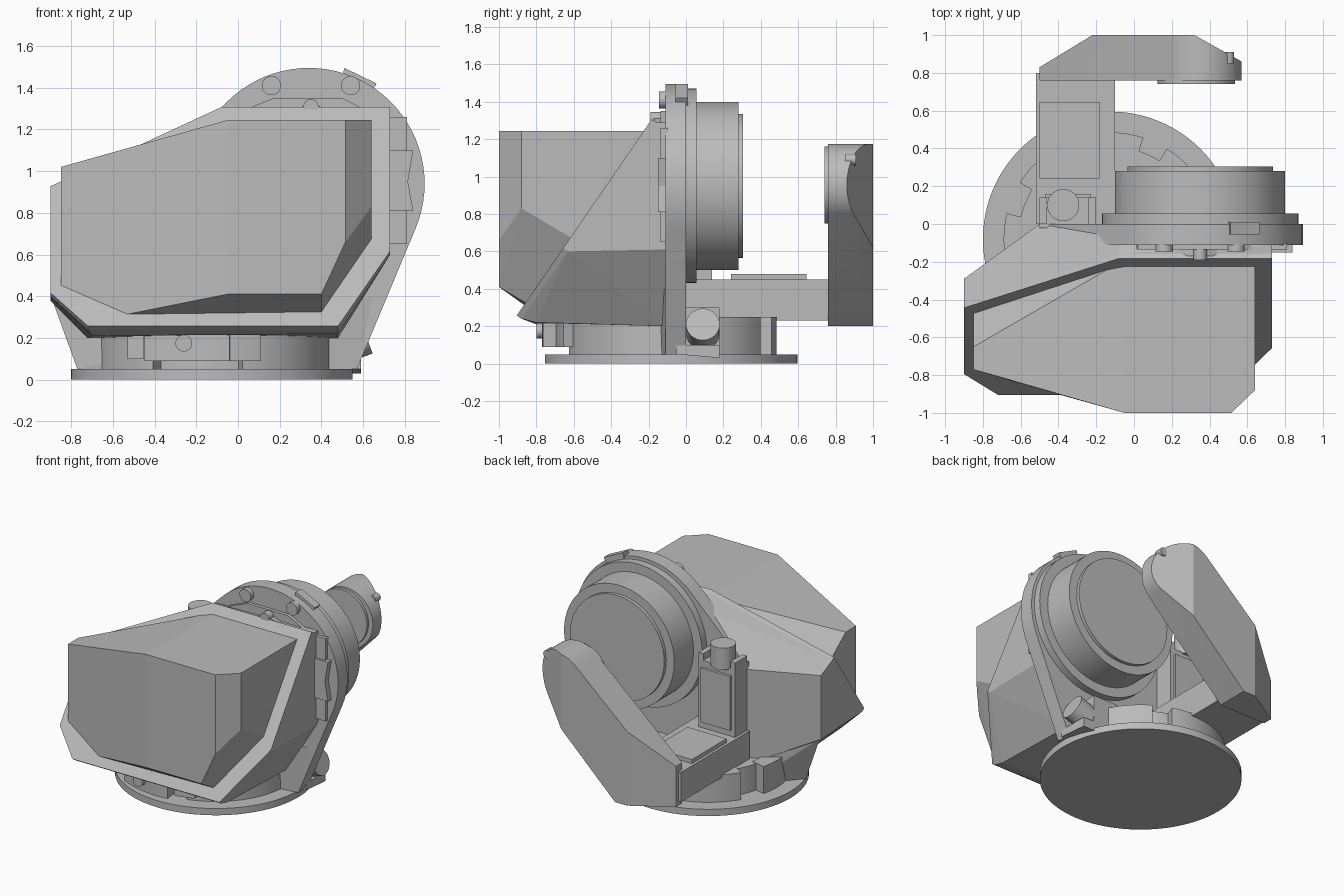
import bpy, bmesh, math
from mathutils import Vector, Matrix

if "Cube" in bpy.data.objects:
    bpy.data.objects.remove(bpy.data.objects["Cube"])

grey = bpy.data.materials.new("plain grey")
grey.use_nodes = True
COLOUR = (0.5, 0.5, 0.5, 1)
grey.diffuse_color = COLOUR
grey.node_tree.nodes["Principled BSDF"].inputs["Base Color"].default_value = COLOUR


def finish(name, bm, smooth=False):
    bmesh.ops.recalc_face_normals(bm, faces=bm.faces)
    mesh = bpy.data.meshes.new(name)
    bm.to_mesh(mesh)
    bm.free()
    mesh.materials.append(grey)
    ob = bpy.data.objects.new(name, mesh)
    bpy.context.collection.objects.link(ob)
    if smooth:
        bpy.ops.object.select_all(action='DESELECT')
        ob.select_set(True)
        bpy.context.view_layer.objects.active = ob
        bpy.ops.object.shade_smooth_by_angle(angle=math.radians(25))
    return ob


def hull(name, points, smooth=False):
    bm = bmesh.new()
    for p in points:
        bm.verts.new(p)
    out = bmesh.ops.convex_hull(bm, input=bm.verts)
    loose = {v for v in out["geom_interior"] + out["geom_unused"]
             if isinstance(v, bmesh.types.BMVert)}
    bmesh.ops.delete(bm, geom=list(loose), context='VERTS')
    bmesh.ops.dissolve_limit(bm, angle_limit=0.02, verts=bm.verts, edges=bm.edges)
    return finish(name, bm, smooth)


def prism(name, outline, y0, y1, cuts=(), smooth=False):
    """Extrude an x-z outline along y, then trim it with planes."""
    bm = bmesh.new()
    face = bm.faces.new([bm.verts.new((x, y0, z)) for x, z in outline])
    out = bmesh.ops.extrude_face_region(bm, geom=[face])
    verts = [v for v in out["geom"] if isinstance(v, bmesh.types.BMVert)]
    bmesh.ops.translate(bm, verts=verts, vec=(0, y1 - y0, 0))
    for point, normal in cuts:
        geom = bm.verts[:] + bm.edges[:] + bm.faces[:]
        cut = bmesh.ops.bisect_plane(bm, geom=geom, plane_co=point,
                                     plane_no=normal, clear_outer=True)
        edges = [e for e in cut["geom_cut"] if isinstance(e, bmesh.types.BMEdge)]
        bmesh.ops.holes_fill(bm, edges=edges)
    return finish(name, bm, smooth)


def box(name, lo, hi):
    return hull(name, [(x, y, z) for x in (lo[0], hi[0])
                       for y in (lo[1], hi[1]) for z in (lo[2], hi[2])])


def cylinder(name, start, end, r, sides=64):
    a, b = Vector(start), Vector(end)
    turn = (b - a).to_track_quat('Z', 'Y').to_matrix().to_4x4()
    bm = bmesh.new()
    bmesh.ops.create_cone(bm, cap_ends=True, segments=sides, radius1=r, radius2=r,
                          depth=(b - a).length, matrix=Matrix.Translation((a + b) / 2) @ turn)
    return finish(name, bm, True)


def arc(cx, cz, r, a0, a1, n):
    steps = [math.radians(a0 + (a1 - a0) * i / n) for i in range(n + 1)]
    return [(cx + r * math.cos(t), cz + r * math.sin(t)) for t in steps]


def sector(name, r0, r1, a0, a1, z0, z1):
    """Curved block standing around the base axis."""
    loop = arc(BX, BY, r0, a0, a1, 24) + arc(BX, BY, r1, a1, a0, 24)
    bm = bmesh.new()
    face = bm.faces.new([bm.verts.new((x, y, z0)) for x, y in loop])
    out = bmesh.ops.extrude_face_region(bm, geom=[face])
    verts = [v for v in out["geom"] if isinstance(v, bmesh.types.BMVert)]
    bmesh.ops.translate(bm, verts=verts, vec=(0, 0, z1 - z0))
    return finish(name, bm, True)


# Round base with raised ring and tabs
BX, BY = -0.125, -0.08
cylinder("base_disc", (BX, BY, 0), (BX, BY, 0.05), 0.675, 96)
cylinder("base_ring", (BX, BY, 0.04), (BX, BY, 0.245), 0.49, 96)
for i, (a0, a1) in enumerate([(-75, 58), (72, 148), (166, 240)]):
    sector(f"ring_segment_{i}", 0.45, 0.565, a0, a1, 0.04, 0.25)
sector("front_tab", 0.5, 0.69, 242, 277, 0.09, 0.22)
sector("front_tab_left", 0.5, 0.62, 278, 292, 0.09, 0.22)
box("front_block", (-0.53, -0.62, 0.1), (-0.45, -0.4, 0.22))
cylinder("front_knob", (-0.26, -0.8, 0.175), (-0.26, -0.72, 0.175), 0.04, 24)


# Sloping parting plane between cover and rear body
def seam(z):
    return -1.045 + 0.688 * z


rim = [(-0.9, 0.91), (-0.9, 0.40), (-0.72, 0.24), (0.48, 0.24),
       (0.73, 0.6), (0.73, 1.29), (-0.08, 1.29)]
rim_points = [Vector((x, seam(z), z)) for x, z in rim]
step = Vector((0, -0.025, 0.017))
hull("cover_flange", rim_points + [p + step for p in rim_points])

# Faceted front cover
back_rim = [(0.64, 1.245), (-0.05, 1.245), (-0.85, 0.865), (0.64, 0.66),
            (0.4, 0.31), (-0.55, 0.31), (-0.85, 0.43)]
hull("front_cover", [(x, seam(z), z) for x, z in back_rim] + [
    (-0.05, -1, 1.245), (0.515, -1, 1.245), (0.515, -1, 0.66), (0.4, -1, 0.41),
    (-0.05, -1, 0.41), (-0.85, -0.77, 1.02), (-0.85, -0.77, 0.43),
    (-0.55, -0.86, 0.31), (0.64, -0.88, 1.245), (0.64, -0.88, 0.83),
    (-0.85, -0.65, 1.02)])

# Rear body and skirt
hull("rear_body", rim_points + [
    (-0.9, -0.29, 0.85), (-0.9, -0.29, 0.38), (-0.72, -0.29, 0.2), (-0.7, -0.8, 0.21),
    (-0.5, 0, 0.9), (-0.5, 0, 0.2), (-0.1, -0.02, 1.24), (0.48, -0.11, 0.2),
    (0.48, -0.8, 0.22), (0.73, -0.11, 0.61), (0.73, -0.11, 1.29)])
hull("body_skirt", [
    (-0.77, -0.3, 0.05), (-0.5, 0, 0.05), (0.57, 0, 0.05), (0.57, -0.11, 0.05),
    (-0.89, -0.29, 0.38), (-0.5, 0, 0.4), (0.65, 0, 0.4), (0.65, -0.11, 0.4)])

# Side plate carrying the drum
DX, DZ = 0.34, 0.94
plate = arc(DX, DZ, 0.555, 0, 360, 80) + [(0.6, 0.2), (0.57, 0.05), (-0.5, 0.05), (-0.5, 0.9)]
hull("drum_plate", [(x, y, z) for x, z in plate for y in (-0.11, 0)], True)
for name, y0, y1, r in (("drum_collar", -0.02, 0.055, 0.52), ("drum", 0.04, 0.28, 0.45),
                        ("drum_cap", 0.27, 0.305, 0.385)):
    cylinder(name, (0.35, y0, 0.95), (0.35, y1, 0.95), r, 96)
for side in (-1, 1):
    cylinder(f"plate_bolt_{side}", (0.35 + side * 0.19, -0.145, 1.41),
             (0.35 + side * 0.19, -0.1, 1.41), 0.046, 32)

# Brackets around the cover
prism("top_bracket", [(0.0, 1.25), (0.02, 1.29), (0.17, 1.35), (0.5, 1.35),
                      (0.62, 1.29), (0.62, 1.25)], -0.135, -0.1)
cylinder("latch_knob", (0.35, -0.19, 1.31), (0.35, -0.11, 1.31), 0.036, 24)
prism("latch_base", [(0.25, 1.285), (0.31, 1.31), (0.39, 1.31), (0.45, 1.285)], -0.17, -0.1)
box("side_bracket", (0.7, -0.135, 0.65), (0.81, -0.1, 1.26))
prism("side_latch", [(0.73, 0.81), (0.84, 0.81), (0.815, 0.95), (0.84, 1.1), (0.73, 1.1)],
      -0.15, -0.1)
prism("rim_clip", [(0.5, 1.45), (0.51, 1.495), (0.665, 1.42), (0.64, 1.38)], -0.055, 0.01)

# Small drive beside the base
cylinder("drive_motor", (0.42, 0.09, 0.14), (0.615, 0.09, 0.21), 0.09, 40)
box("drive_mount", (0.3, -0.02, 0.1), (0.5, 0.18, 0.3))
hull("drive_foot", [(x, y, z) for x in (0.35, 0.59)
                    for y, z in ((-0.05, 0.05), (0.18, 0.03), (0.18, 0.1), (-0.05, 0.1))])

# Post with round cap
box("post", (-0.5, -0.02, 0.2), (-0.2, 0.14, 0.95))
box("post_panel", (-0.47, 0.13, 0.5), (-0.23, 0.16, 0.9))
for x in (-0.5, -0.24):
    box("post_clip", (x, 0, 0.94), (x + 0.04, 0.14, 1.0))
cylinder("post_cap", (-0.375, 0.1, 0.94), (-0.375, 0.1, 1.1), 0.085, 40)

# Beam running back to the arm
box("beam", (-0.52, 0, 0.23), (-0.1, 0.8, 0.45))
box("beam_panel", (-0.5, 0.24, 0.44), (-0.18, 0.645, 0.48))

# Diagonal arm with rounded end and bevelled sides
AX, AZ = 0.35, 0.955
outline = arc(AX, AZ, 0.22, -42, 132, 32) + [(-0.5, 0.5), (-0.5, 0.2), (-0.12, 0.2)]
prism("arm", outline, 0.76, 1.0, cuts=[
    ((-0.22, 1, 0), (-0.17, 0.28, 0)),
    ((0.32, 1, 0), (0.14, 0.25, 0))], smooth=True)
cylinder("arm_pivot", (0.33, 0.74, AZ), (0.33, 0.8, AZ), 0.205)
cylinder("arm_pin", (0.5, 0.85, 1.09), (0.5, 0.91, 1.09), 0.03, 20)
